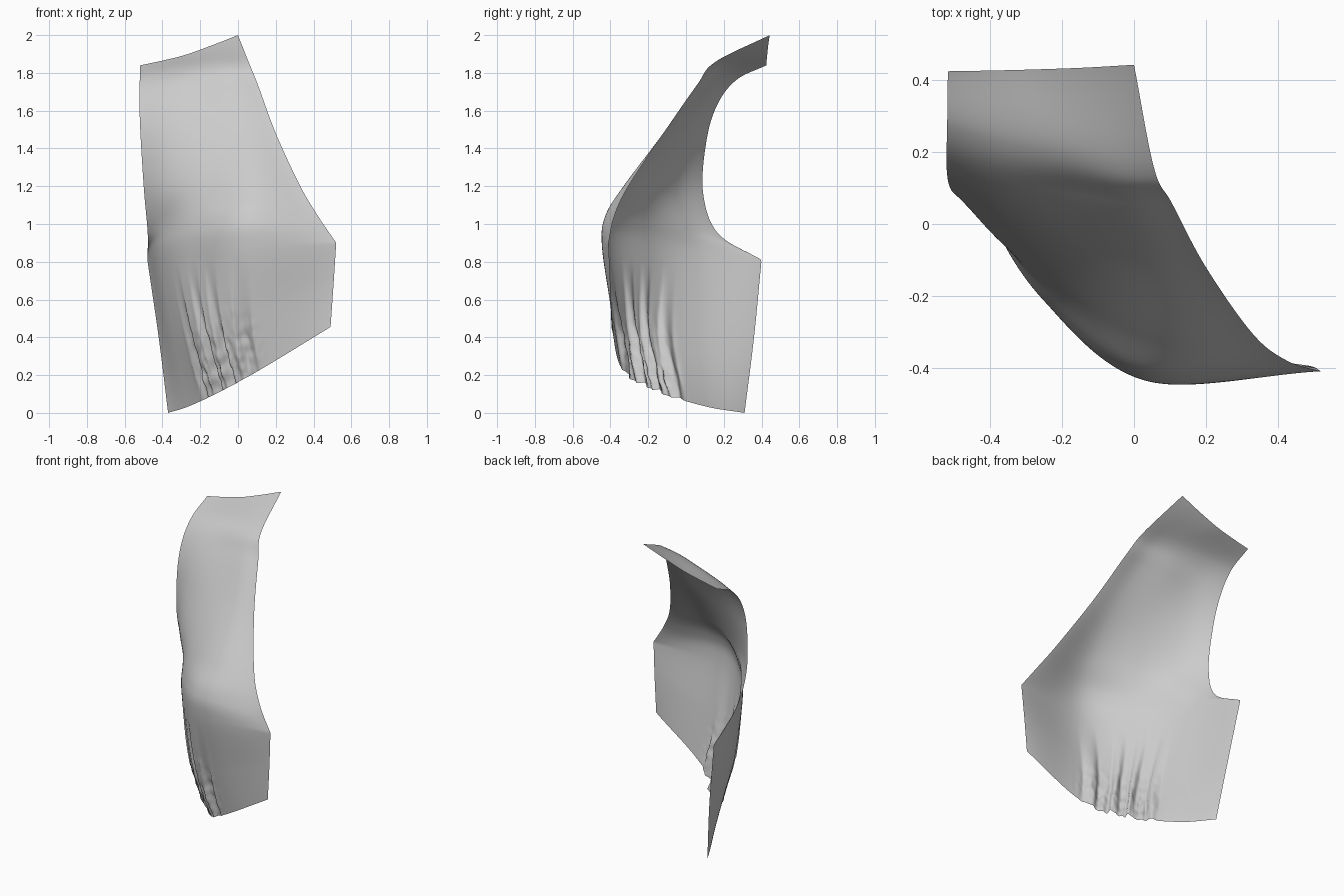
import bpy, bmesh, math
from mathutils import Vector, noise

if "Cube" in bpy.data.objects:
    bpy.data.objects.remove(bpy.data.objects["Cube"])

NU, NV = 150, 170      # grid resolution across and up the panel
BREAK = 2              # row with the sharp underarm / centre-front corners

# Guide curves from hem to shoulder; each runs side/armhole -> centre/neck
ROWS = [
    [(-.37, .31, 0), (-.26, .10, .035), (-.10, -.13, .11), (.12, -.335, .23), (.49, -.395, .455)],
    [(-.42, .36, .40), (-.345, .06, .43), (-.19, -.21, .47), (.08, -.385, .54), (.505, -.40, .67)],
    [(-.48, .40, .81), (-.408, .06, .82), (-.25, -.21, .84), (.04, -.434, .88), (.52, -.41, .90)],
    [(-.478, .17, .95), (-.393, .005, .98), (-.235, -.215, 1.01), (.04, -.42, 1.04), (.425, -.38, 1.04)],
    [(-.497, .09, 1.17), (-.37, -.05, 1.18), (-.18, -.195, 1.19), (.07, -.325, 1.20), (.33, -.305, 1.20)],
    [(-.515, .11, 1.45), (-.36, .02, 1.46), (-.16, -.06, 1.47), (.04, -.115, 1.48), (.20, -.12, 1.48)],
    [(-.522, .17, 1.64), (-.36, .115, 1.67), (-.18, .085, 1.70), (-.02, .06, 1.73), (.106, .057, 1.735)],
    [(-.52, .27, 1.765), (-.37, .23, 1.795), (-.20, .20, 1.83), (-.06, .17, 1.85), (.056, .155, 1.858)],
    [(-.518, .425, 1.84), (-.40, .427, 1.865), (-.28, .43, 1.895), (-.14, .435, 1.945), (0, .443, 2.0)],
]


def spline(pts, t):
    """Catmull-Rom through pts, t measured in segments."""
    i = min(int(t), len(pts) - 2)
    f = t - i
    b, c = pts[i], pts[i + 1]
    a = pts[i - 1] if i > 0 else b * 2 - c
    d = pts[i + 2] if i + 2 < len(pts) else c * 2 - b
    return (b * 2 + (c - a) * f + (a * 2 - b * 5 + c * 4 - d) * f * f
            + (b * 3 - a - c * 3 + d) * f ** 3) * 0.5


def smooth(a, b, x):
    x = max(0, min(1, (x - a) / (b - a)))
    return x * x * (3 - 2 * x)


def panel_point(col, u, t):
    """Smooth inside the panel, cornered at its two long edges."""
    soft = spline(col, t)
    hard = spline(col[:BREAK + 1], t) if t < BREAK else spline(col[BREAK:], t - BREAK)
    return soft.lerp(hard, abs(2 * u - 1) ** 8)


def gather(u, t):
    """Fold depth: a few deep pleats at the hem, fading out below the bust."""
    window = smooth(.33, .44, u) * (1 - smooth(.66, .80, u))
    fade = 1 - smooth(.2, 1.95, t)
    bend = u + .010 * math.sin(2.3 * t + 9 * u) + .012 * math.sin(23 * u)
    wave = math.sin(2 * math.pi * bend * 9.5)
    folds = .022 * (1 - 2.2 * abs(wave) ** .7 if wave < 0 else 1 - .3 * wave)
    small = .008 * math.sin(2 * math.pi * bend * 27 + 2 * t) * (1 - smooth(0, .8, t))
    crinkle = .014 * noise.noise((u * 40, t * 7, 2.0)) * (1 - smooth(.3, 1.5, t))
    hem = .65 + .35 * smooth(0, .4, t)
    return window * fade * hem * (folds + small + crinkle)


# Surface of the panel from the guide curves
rows = [[Vector(p) for p in r] for r in ROWS]
last = len(rows) - 1
grid = []
for i in range(NU + 1):
    u = i / NU
    col = [spline(r, u * 4) for r in rows]
    grid.append([panel_point(col, u, last * j / NV) for j in range(NV + 1)])

bm = bmesh.new()
verts = []
for i in range(NU + 1):
    line = []
    for j in range(NV + 1):
        du = grid[min(i + 1, NU)][j] - grid[max(i - 1, 0)][j]
        dv = grid[i][min(j + 1, NV)] - grid[i][max(j - 1, 0)]
        n = du.cross(dv).normalized()
        p = grid[i][j] + n * gather(i / NU, last * j / NV)
        line.append(bm.verts.new(p))
    verts.append(line)
for i in range(NU):
    for j in range(NV):
        bm.faces.new((verts[i][j], verts[i + 1][j], verts[i + 1][j + 1], verts[i][j + 1]))

# Gathered bodice front panel
mesh = bpy.data.meshes.new("bodice_front_panel")
bm.to_mesh(mesh)
bm.free()
panel = bpy.data.objects.new("bodice_front_panel", mesh)
bpy.context.collection.objects.link(panel)
for poly in mesh.polygons:
    poly.use_smooth = True
